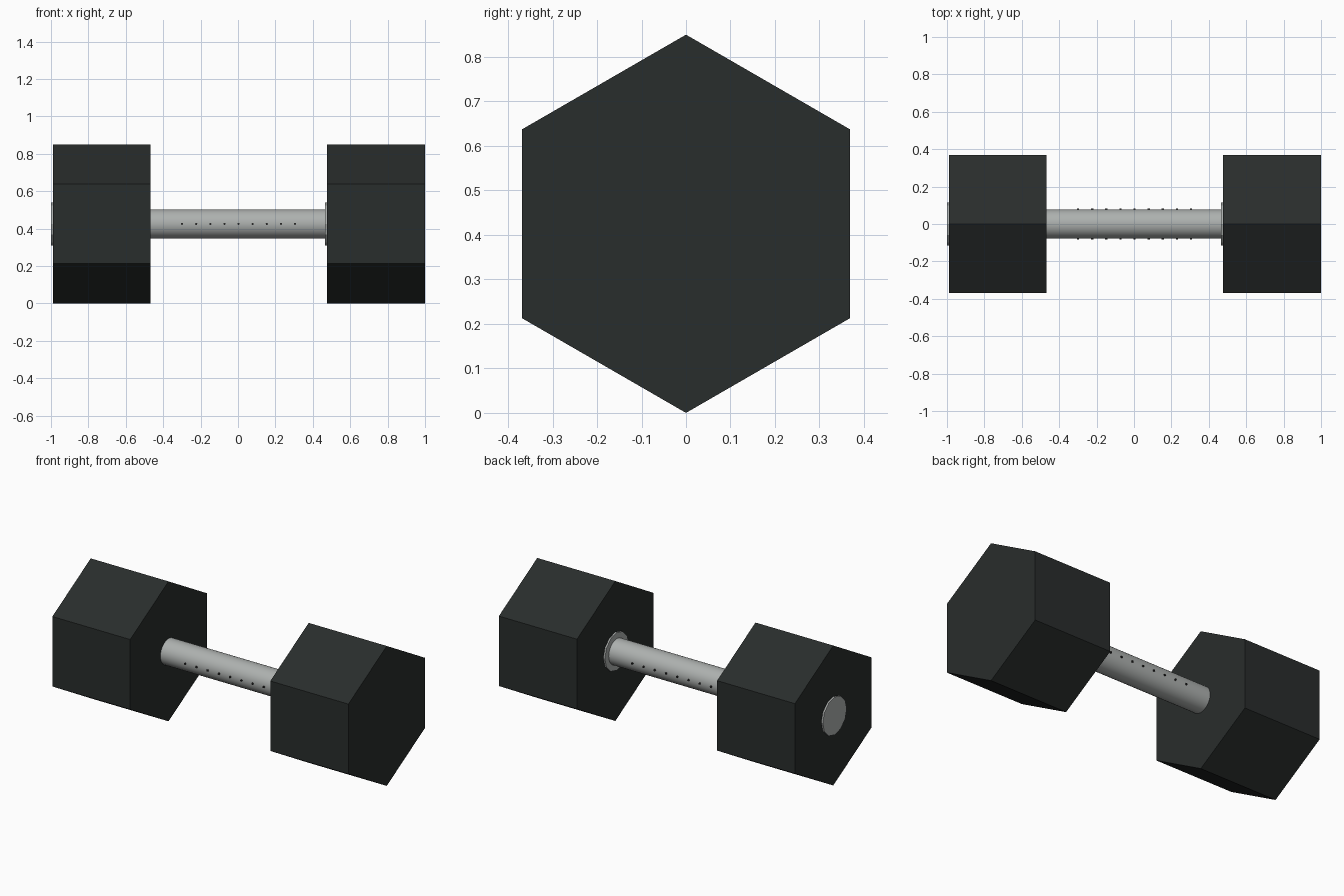
import bpy
import math
from mathutils import Matrix

if "Cube" in bpy.data.objects:
    bpy.data.objects.remove(bpy.data.objects["Cube"])

AXIS_Z = 0.425   # height of the bar axis
# Turn a z cylinder along x, with its first corner pointing straight up
TO_X = Matrix.Rotation(math.pi / 2, 4, 'X') @ Matrix.Rotation(math.pi / 2, 4, 'Y')
TO_X = Matrix.Rotation(math.pi / 2, 4, 'Y') @ Matrix.Rotation(math.pi / 2, 4, 'Z')
TO_Y = Matrix.Rotation(math.pi / 2, 4, 'X')


def material(name, color):
    m = bpy.data.materials.new(name)
    m.diffuse_color = (*color, 1)
    m.use_nodes = True
    m.node_tree.nodes["Principled BSDF"].inputs["Base Color"].default_value = m.diffuse_color
    return m


rubber = material("dark_rubber", (0.022, 0.026, 0.025))
steel = material("steel", (0.42, 0.44, 0.43))
dark = material("dark_dot", (0.02, 0.02, 0.02))


def prism(name, sides, radius, depth, location, turn, mat, smooth=False):
    bpy.ops.mesh.primitive_cylinder_add(vertices=sides, radius=radius, depth=depth)
    ob = bpy.context.object
    ob.name = name
    ob.data.transform(turn)
    ob.location = location
    ob.data.materials.append(mat)
    if smooth:
        bpy.ops.object.shade_smooth_by_angle(angle=math.radians(35))
    return ob


def along_x(name, sides, radius, x0, x1, mat, smooth=False):
    return prism(name, sides, radius, x1 - x0, ((x0 + x1) / 2, 0, AXIS_Z),
                 TO_X, mat, smooth)


# Hexagonal weights, with a corner pointing up and down
along_x("left_weight", 6, 0.425, -0.99, -0.467, rubber)
along_x("right_weight", 6, 0.425, 0.475, 1.0, rubber)

# Grip bar
along_x("handle", 32, 0.078, -0.50, 0.50, steel, True)

# Collar discs: outer face on the left, inner face on the right
along_x("left_end_cap", 12, 0.115, -1.0, -0.96, steel)
along_x("right_collar", 12, 0.115, 0.465, 0.505, steel)

# Row of small grip dots on the front and back of the bar
for side, sign in (("front", -1), ("back", 1)):
    for i in range(9):
        prism(f"{side}_grip_dot_{i + 1}", 8, 0.006, 0.012,
              (0.003 + (i - 4) * 0.0755, sign * 0.078, AXIS_Z), TO_Y, dark)
